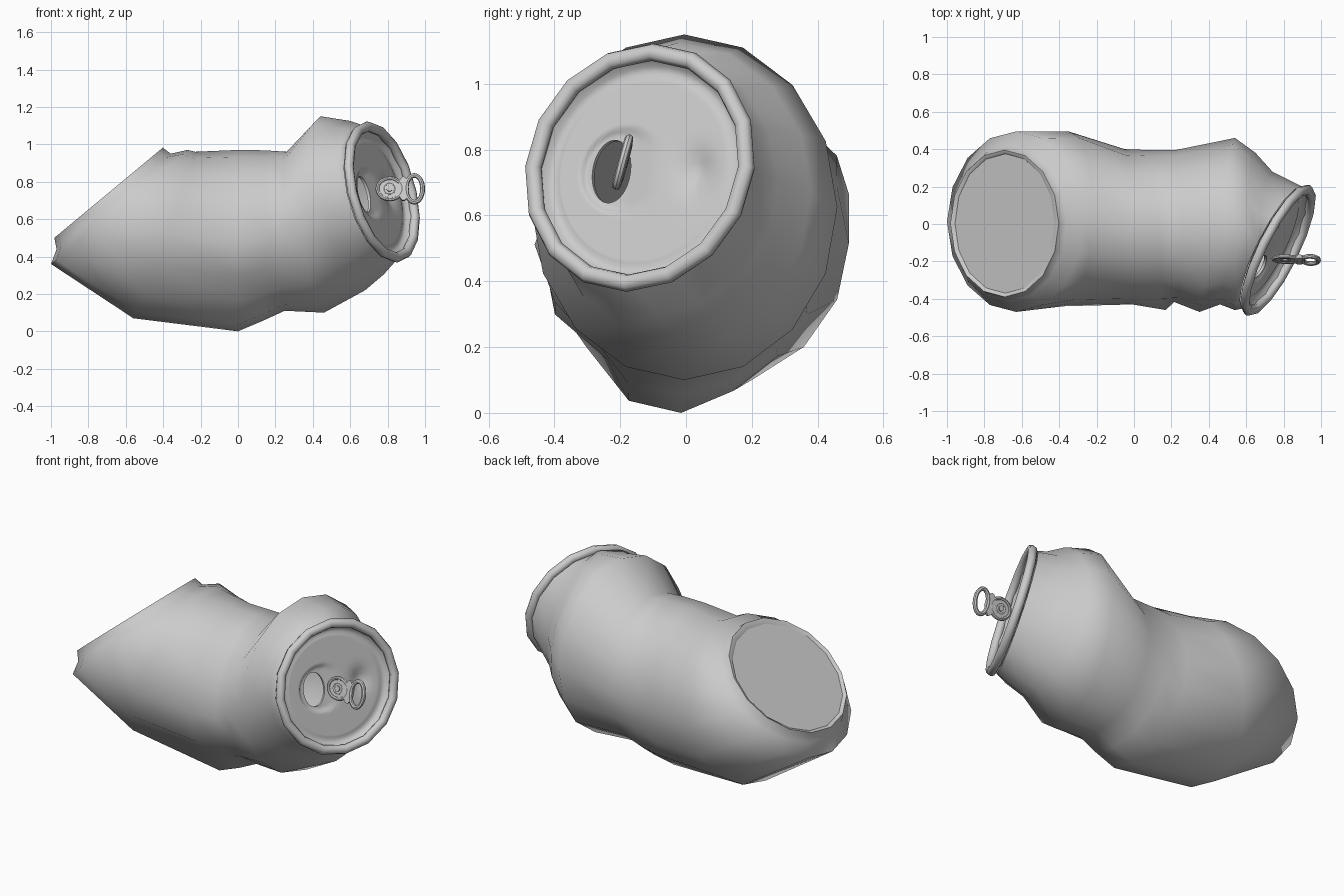
import bpy, bmesh, math
from mathutils import Vector, Matrix

if "Cube" in bpy.data.objects:
    bpy.data.objects.remove(bpy.data.objects["Cube"])

SIDES = 16
TAU = 2 * math.pi


def finish(name, bm, angle=40):
    bmesh.ops.recalc_face_normals(bm, faces=bm.faces)
    me = bpy.data.meshes.new(name)
    bm.to_mesh(me)
    bm.free()
    ob = bpy.data.objects.new(name, me)
    bpy.context.collection.objects.link(ob)
    bpy.ops.object.select_all(action='DESELECT')
    ob.select_set(True)
    bpy.context.view_layer.objects.active = ob
    bpy.ops.object.shade_smooth_by_angle(angle=math.radians(angle))
    return ob


def loft(bm, loops, wrap=False, cap_start=False, cap_end=False):
    rows = [[bm.verts.new(p) for p in loop] for loop in loops]
    pairs = list(zip(rows, rows[1:])) + ([(rows[-1], rows[0])] if wrap else [])
    for a, b in pairs:
        for i in range(len(a)):
            j = (i + 1) % len(a)
            bm.faces.new((a[i], a[j], b[j], b[i]))
    if cap_start:
        bm.faces.new(rows[0])
    if cap_end:
        bm.faces.new(rows[-1])


# Lid frame: local x sideways, y up, z outward
n = Vector((0.87, -0.43, 0.235)).normalized()
u = Vector((0, 0, 1)).cross(n).normalized()
v = n.cross(u)
LID = Vector((0.77, -0.14, 0.745))


def lid(a, b, c=0.0):
    return LID + u * a + v * b + n * c


def circle(r, c, count=SIDES):
    return [lid(-r * math.sin(i * TAU / count), r * math.cos(i * TAU / count), c)
            for i in range(count)]


def section(tx, tz, bx, bz, fx, fy, kx, ky):
    """Dented ring from its top, bottom, front and back points."""
    top = Vector((tx, (fy + ky) / 2, tz))
    bot = Vector((bx, (fy + ky) / 2, bz))
    mid = (top + bot) / 2
    front, back = Vector((fx, fy, mid.z)), Vector((kx, ky, mid.z))
    out = []
    for i in range(SIDES):
        a = i * TAU / SIDES
        s = math.sin(a)
        side = front if s > 0 else back
        out.append(mid + (top - bot) / 2 * math.cos(a) + (side - mid) * abs(s))
    return out


# Crushed body: base rim, shoulder, folds, neck
sections = [
    (-0.430, 0.935, -0.945, 0.500, -0.685, -0.365, -0.685, 0.37),
    (-0.420, 0.965, -0.965, 0.505, -0.692, -0.375, -0.692, 0.38),
    (-0.402, 0.982, -0.982, 0.500, -0.692, -0.39, -0.692, 0.395),
    (-0.360, 0.950, -0.970, 0.440, -0.665, -0.41, -0.665, 0.42),
    (-0.270, 0.970, -1.000, 0.360, -0.630, -0.47, -0.630, 0.495),
    (-0.230, 0.960, -0.560, 0.070, -0.380, -0.44, -0.350, 0.495),
    (0.000, 0.970, 0.000, 0.000, -0.010, -0.43, -0.050, 0.40),
    (0.140, 0.968, 0.130, 0.055, 0.140, -0.43, 0.090, 0.395),
    (0.260, 0.960, 0.250, 0.110, 0.240, -0.425, 0.220, 0.395),
    (0.440, 1.150, 0.460, 0.100, 0.350, -0.47, 0.540, 0.46),
    (0.600, 1.125, 0.680, 0.220, 0.460, -0.43, 0.650, 0.38),
    (0.660, 1.105, 0.780, 0.305, 0.540, -0.46, 0.740, 0.28),
]
rings = [section(*s) for s in sections]
# Local dents: (ring, side) -> shift
dents = {(7, 4): (0.03, -0.03, 0), (8, 4): (-0.03, 0.01, 0),
         (6, 6): (0, 0.07, 0.02), (7, 6): (0, 0.05, 0.01),
         (6, 9): (0, 0, 0.03), (6, 10): (0, 0, 0.03)}
for (r, i), shift in dents.items():
    rings[r][i] += Vector(shift)
bm = bmesh.new()
loft(bm, rings + [circle(0.362, -0.03)])
finish("can_body", bm, 75)

# Flat base panel inside the base rim
bm = bmesh.new()
bm.faces.new([bm.verts.new(p) for p in section(
    -0.415, 0.960, -0.958, 0.502, -0.687, -0.37, -0.687, 0.375)])
finish("base_panel", bm)

# Rolled rim around the lid
bm = bmesh.new()
tube = [(0.361 + 0.027 * math.cos(k * TAU / 8), 0.026 * math.sin(k * TAU / 8))
        for k in range(8)]
loft(bm, [circle(r, c) for r, c in tube], wrap=True)
finish("lid_rim", bm, 60)


# Recessed lid panel with pouring hole, groove around it and finger dimple
def panel_height(a, b):
    e = math.hypot((a + 0.08) / 0.14, b / 0.132)
    groove = -0.014 * min(1, max(0, (1.0 - e) / 0.08)) * min(1, max(0, (0.03 - a) / 0.1))
    dimple = -0.03 * math.exp(-((a - 0.17) / 0.05) ** 2 - (b / 0.06) ** 2)
    return -0.036 + groove + dimple


COUNT = 48
edge, hole = [], []
for i in range(COUNT):
    a = i * TAU / COUNT
    edge.append((-0.29 * math.sin(a), 0.29 * math.cos(a)))
    hole.append((-0.12 - 0.065 * math.sin(a), 0.098 * math.cos(a)))
loops = [circle(0.345, -0.005, COUNT), circle(0.325, -0.034, COUNT),
         circle(0.305, -0.042, COUNT)]
STEPS = 16
for k in range(STEPS + 1):
    t = k / STEPS
    ring = []
    for (ax, ay), (hx, hy) in zip(edge, hole):
        a, b = ax + (hx - ax) * t, ay + (hy - ay) * t
        ring.append(lid(a, b, panel_height(a, b)))
    loops.append(ring)
loops.append([lid(x, y, -0.065) for x, y in hole])
bm = bmesh.new()
loft(bm, loops)
finish("lid_panel", bm, 45)

# Pull tab standing out from the lid
e1 = Vector((1, -0.03, 0)).normalized()
e2 = Vector((0, 0.26, 0.966)).normalized()
e3 = e1.cross(e2).normalized()
TAB = Vector((0.87, -0.19, 0.762))
tab_matrix = Matrix.Translation(TAB) @ Matrix((e1, e2, e3)).transposed().to_4x4()


def oval_tube(name, cx, rx, ry, r, count=28):
    bm = bmesh.new()
    rows = []
    for k in range(8):
        dr, dz = r * math.cos(k * TAU / 8), r * math.sin(k * TAU / 8)
        rows.append([tab_matrix @ Vector((cx + (rx + dr) * math.cos(i * TAU / count),
                                          (ry + dr) * math.sin(i * TAU / count), dz))
                     for i in range(count)])
    loft(bm, rows, wrap=True)
    finish(name, bm)


def oval_plate(name, cx, rx, ry, half, count=28):
    bm = bmesh.new()
    loft(bm, [[tab_matrix @ Vector((cx + rx * math.cos(i * TAU / count),
                                    ry * math.sin(i * TAU / count), z))
               for i in range(count)] for z in (-half, half)],
         cap_start=True, cap_end=True)
    finish(name, bm)


oval_tube("tab_finger_ring", 0.073, 0.044, 0.074, 0.013)
oval_tube("tab_nose_edge", -0.058, 0.066, 0.058, 0.011)
oval_plate("tab_plate", -0.058, 0.066, 0.058, 0.004)
oval_plate("tab_bridge", 0.015, 0.028, 0.066, 0.010)
oval_tube("tab_rivet_collar", -0.06, 0.03, 0.03, 0.006)
oval_plate("tab_rivet", -0.06, 0.016, 0.016, 0.011)
